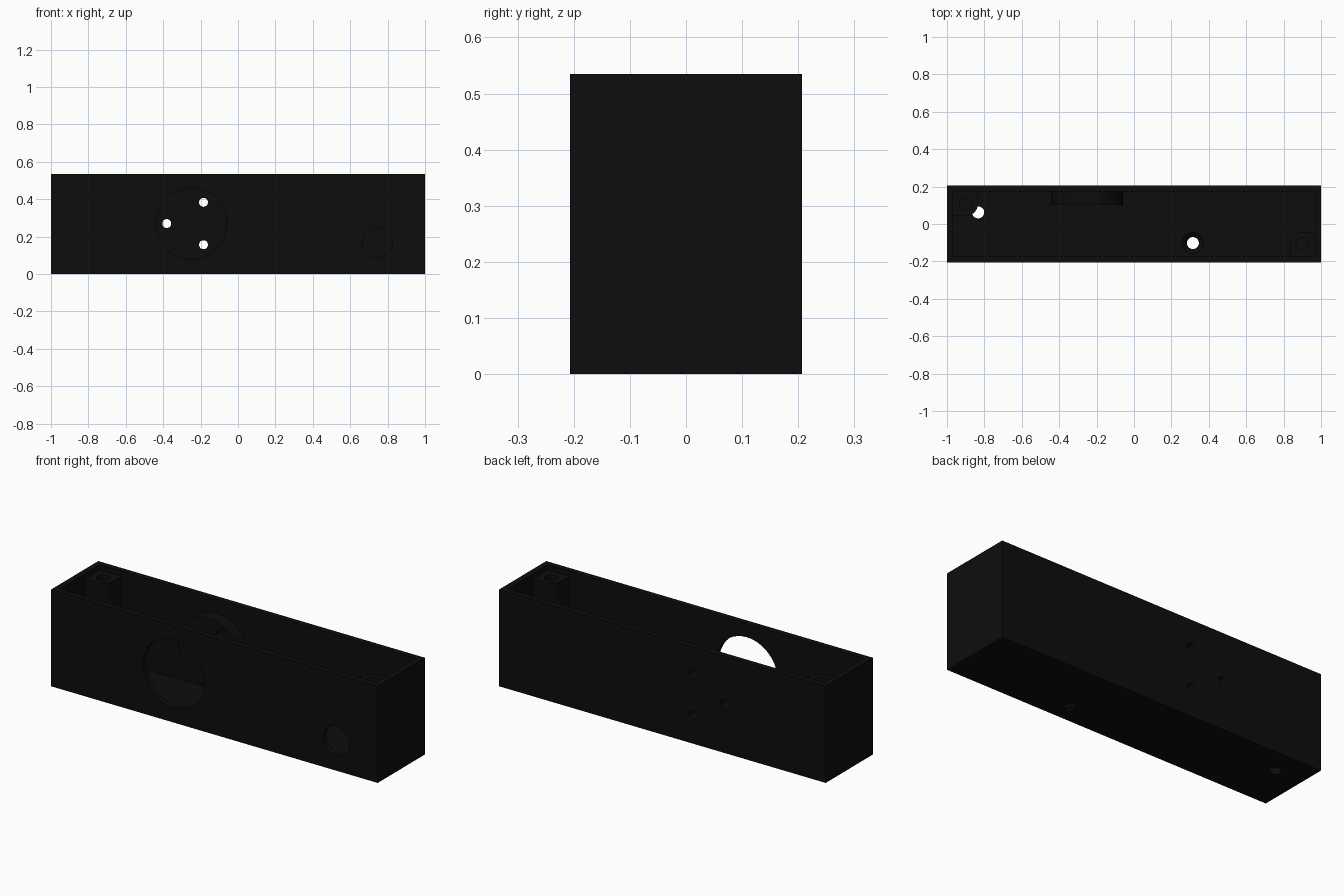
import bpy, math

if "Cube" in bpy.data.objects:
    bpy.data.objects.remove(bpy.data.objects["Cube"])

L, W, H, T = 2.0, 0.413, 0.535, 0.032   # outer size and wall thickness
HX, HY = L / 2, W / 2

black = bpy.data.materials.new("matte black")
black.diffuse_color = (0.004, 0.004, 0.004, 1)
black.use_nodes = True
black.node_tree.nodes["Principled BSDF"].inputs["Base Color"].default_value = black.diffuse_color


def box(name, x0, x1, y0, y1, z0, z1):
    bpy.ops.mesh.primitive_cube_add(size=1)
    ob = bpy.context.object
    ob.name = name
    ob.scale = (x1 - x0, y1 - y0, z1 - z0)
    ob.location = ((x0 + x1) / 2, (y0 + y1) / 2, (z0 + z1) / 2)
    bpy.ops.object.transform_apply(location=True, rotation=True, scale=True)
    return ob


def rod(name, r0, r1, depth, loc, along_y=False, sides=48):
    bpy.ops.mesh.primitive_cone_add(vertices=sides, radius1=r0, radius2=r1, depth=depth,
                                    location=loc, rotation=(math.pi / 2 if along_y else 0, 0, 0))
    ob = bpy.context.object
    ob.name = name
    bpy.ops.object.transform_apply(location=True, rotation=True, scale=True)
    return ob


def combine(target, tool, operation):
    mod = target.modifiers.new(operation, 'BOOLEAN')
    mod.operation = operation
    mod.solver = 'EXACT'
    mod.object = tool
    bpy.context.view_layer.objects.active = target
    bpy.ops.object.modifier_apply(modifier=mod.name)
    bpy.data.objects.remove(tool)


# Open-topped case
case = box("case", -HX, HX, -HY, HY, 0, H)
combine(case, box("cavity", -HX + T, HX - T, -HY + T, HY - T, T, H + 0.2), 'DIFFERENCE')

# Round mounting pad inside the back wall
CX, CZ = -0.25, 0.27
combine(case, rod("pad", 0.19, 0.19, 0.10, (CX, 0.152, CZ), True, 64), 'UNION')

# Corner screw posts with a rounded inner corner
PX, PY, PR, PT = 0.90, 0.108, 0.065, 0.507
for s in (-1, 1):
    cx, cy = s * PX, -s * PY
    ex, ey = s * (HX - T / 2), -s * (HY - T / 2)
    ix, iy = cx - s * PR, cy + s * PR
    z0 = T / 2
    combine(case, rod("post", PR, PR, PT - z0, (cx, cy, (PT + z0) / 2)), 'UNION')
    combine(case, box("web_x", min(cx, ex), max(cx, ex), min(iy, ey), max(iy, ey), z0, PT), 'UNION')
    combine(case, box("web_y", min(ix, ex), max(ix, ex), min(cy, ey), max(cy, ey), z0, PT), 'UNION')
    combine(case, rod("pilot", 0.034, 0.034, 0.4, (cx, cy, PT), sides=32), 'DIFFERENCE')

# Large and small front openings
for x, z, r in ((CX, CZ, 0.19), (0.745, 0.165, 0.08)):
    combine(case, rod("opening", r, r, 0.1, (x, -HY, z), True, 64), 'DIFFERENCE')

# Three screw holes through the pad and back wall
for a in (60, 180, 300):
    t = math.radians(a)
    loc = (CX + 0.131 * math.cos(t), 0.18, CZ + 0.131 * math.sin(t))
    combine(case, rod("screw_hole", 0.024, 0.024, 0.3, loc, True, 32), 'DIFFERENCE')

# Two countersunk holes through the floor
for x, y in ((-0.833, 0.062), (0.315, -0.102)):
    combine(case, rod("floor_hole", 0.032, 0.032, 0.1, (x, y, 0), sides=32), 'DIFFERENCE')
combine(case, rod("countersink", 0.032, 0.058, 0.024, (0.315, -0.102, T - 0.0119), sides=32), 'DIFFERENCE')

# Single colour, crisp edges with smooth round surfaces
case.data.materials.clear()
case.data.materials.append(black)
for p in case.data.polygons:
    p.material_index = 0
bpy.ops.object.select_all(action='DESELECT')
case.select_set(True)
bpy.context.view_layer.objects.active = case
bpy.ops.object.shade_smooth_by_angle(angle=math.radians(30))
